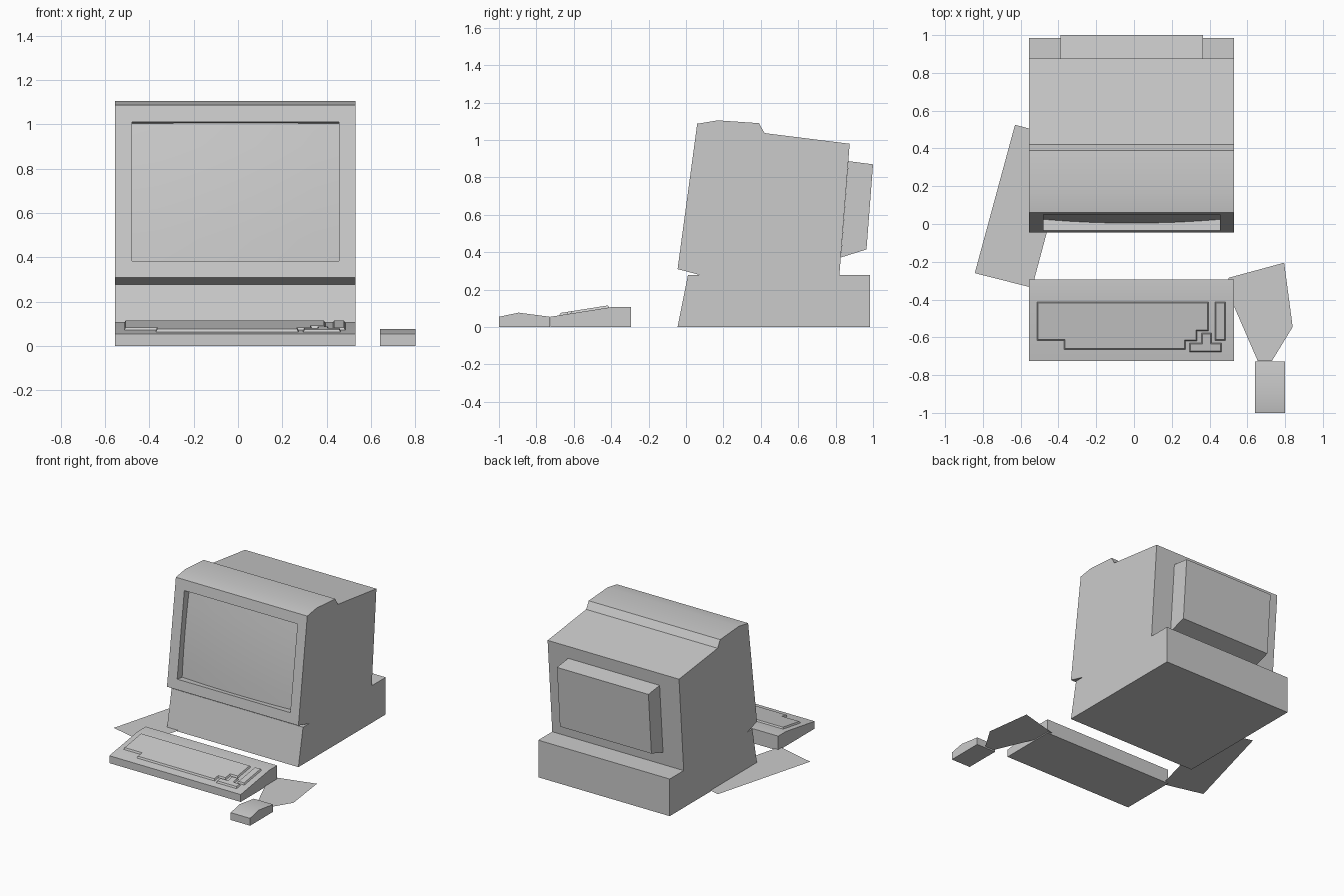
import bpy
import bmesh
import math
from mathutils import Vector

cube = bpy.data.objects.get("Cube")
if cube:
    bpy.data.objects.remove(cube, do_unlink=True)

grey = bpy.data.materials.new("plain grey")
grey.use_nodes = True
COLOUR = (0.6, 0.6, 0.6, 1)
grey.diffuse_color = COLOUR
grey.node_tree.nodes["Principled BSDF"].inputs["Base Color"].default_value = COLOUR

LEFT, RIGHT = -0.555, 0.53


def finish(bm, name, solid=True):
    """Turn a bmesh into a smooth-by-angle object."""
    if solid:
        bmesh.ops.recalc_face_normals(bm, faces=bm.faces[:])
    mesh = bpy.data.meshes.new(name)
    bm.to_mesh(mesh)
    bm.free()
    mesh.materials.append(grey)
    ob = bpy.data.objects.new(name, mesh)
    bpy.context.scene.collection.objects.link(ob)
    bpy.ops.object.select_all(action='DESELECT')
    ob.select_set(True)
    bpy.context.view_layer.objects.active = ob
    bpy.ops.object.shade_smooth_by_angle(angle=math.radians(30))
    return ob


def prism(profile, x0, x1):
    """Sweep a (y, z) side profile across x."""
    bm = bmesh.new()
    face = bm.faces.new([bm.verts.new((x0, y, z)) for y, z in profile])
    swept = bmesh.ops.extrude_face_region(bm, geom=[face], use_keep_orig=True)
    moved = [v for v in swept["geom"] if isinstance(v, bmesh.types.BMVert)]
    bmesh.ops.translate(bm, verts=moved, vec=(x1 - x0, 0, 0))
    bmesh.ops.recalc_face_normals(bm, faces=bm.faces[:])
    return bm


def flat(points, z):
    """Single upward-facing polygon from (x, y) points."""
    bm = bmesh.new()
    face = bm.faces.new([bm.verts.new((x, y, z)) for x, y in points])
    face.normal_update()
    if face.normal.z < 0:
        face.normal_flip()
    return bm


# Case: base and monitor in one profile, with a leaning front
front_low, front_high = Vector((0, -0.045, 0.31)), Vector((0, 0.06, 1.087))
case = prism([(-0.045, 0), (0.01, 0.277), (0.08, 0.277), front_low.yz, front_high.yz,
              (0.17, 1.105), (0.39, 1.09), (0.42, 1.037), (0.875, 0.98),
              (0.82, 0.277), (0.985, 0.277), (0.985, 0)], LEFT, RIGHT)

# Screen opening: inset the front, then push it inwards
S_LEFT, S_RIGHT, S_LOW, S_HIGH, DEPTH = -0.478, 0.456, 0.383, 1.012, 0.06
lean = front_high - front_low
inward = Vector((0, lean.z, -lean.y)).normalized()


def on_front(x, z):
    p = front_low + lean * ((z - front_low.z) / lean.z)
    return Vector((x, p.y, z))


front = min((f for f in case.faces if f.normal.y < -0.5 and f.calc_center_median().z > 0.4),
            key=lambda f: f.calc_center_median().y)
bmesh.ops.inset_individual(case, faces=[front], thickness=0.07)
for v in front.verts:
    v.co = on_front(S_LEFT if v.co.x < 0 else S_RIGHT, S_LOW if v.co.z < 0.7 else S_HIGH)
pushed = bmesh.ops.extrude_discrete_faces(case, faces=[front])["faces"][0]
bmesh.ops.translate(case, verts=pushed.verts[:], vec=inward * DEPTH)
bmesh.ops.delete(case, geom=[pushed], context='FACES_ONLY')
finish(case, "computer_case", solid=False)

# Bulging screen glass
glass = bmesh.new()
bmesh.ops.create_grid(glass, x_segments=8, y_segments=6, size=1)
for v in glass.verts:
    u, w = v.co.x, v.co.y
    p = on_front(S_LEFT + (S_RIGHT - S_LEFT) * (u + 1) / 2, S_LOW + (S_HIGH - S_LOW) * (w + 1) / 2)
    v.co = p + inward * (DEPTH - 0.02 * (1 - u * u) - 0.01 * (1 - w * w))
finish(glass, "screen_glass", solid=False)

# Housing on the back of the monitor
finish(prism([(0.868, 0.887), (1.0, 0.87), (0.965, 0.415), (0.828, 0.372)], -0.39, 0.365), "rear_housing")

# Keyboard body
KEY_FRONT, KEY_Z, SLOPE = -0.725, 0.055, 0.158
finish(prism([(KEY_FRONT, 0), (KEY_FRONT, KEY_Z), (-0.39, 0.108), (-0.295, 0.108), (-0.295, 0)],
             LEFT, RIGHT), "keyboard_body")

# Raised key blocks lying on the sloping top
key_blocks = {
    "main_keys": [(-0.513, -0.412), (-0.513, -0.617), (-0.37, -0.617), (-0.37, -0.665),
                  (0.272, -0.665), (0.272, -0.62), (0.333, -0.62), (0.333, -0.566),
                  (0.394, -0.566), (0.394, -0.412)],
    "side_keys": [(0.428, -0.412), (0.428, -0.617), (0.484, -0.617), (0.484, -0.412)],
    "arrow_keys": [(0.294, -0.63), (0.294, -0.677), (0.463, -0.677), (0.463, -0.63),
                   (0.41, -0.63), (0.41, -0.577), (0.357, -0.577), (0.357, -0.63)],
}
for name, outline in key_blocks.items():
    bm = flat(outline, 0)
    bmesh.ops.inset_region(bm, faces=bm.faces[:], thickness=0.008, depth=0.012, use_boundary=True)
    for v in bm.verts:
        v.co.z += KEY_Z + SLOPE * (v.co.y - KEY_FRONT)
    finish(bm, name, solid=False)

# Mouse
finish(prism([(-1, 0), (-1, 0.055), (-0.895, 0.077), (-0.728, 0.055), (-0.728, 0)], 0.64, 0.8), "mouse")

# Flat cable sheets on the desk
finish(flat([(0.50, -0.285), (0.795, -0.205), (0.84, -0.545), (0.73, -0.725),
             (0.655, -0.725), (0.527, -0.43)], 0.008), "mouse_cable", solid=False)
finish(flat([(-0.63, 0.525), (-0.843, -0.26), (-0.54, -0.337), (-0.33, 0.447)], 0.008),
       "keyboard_cable", solid=False)
